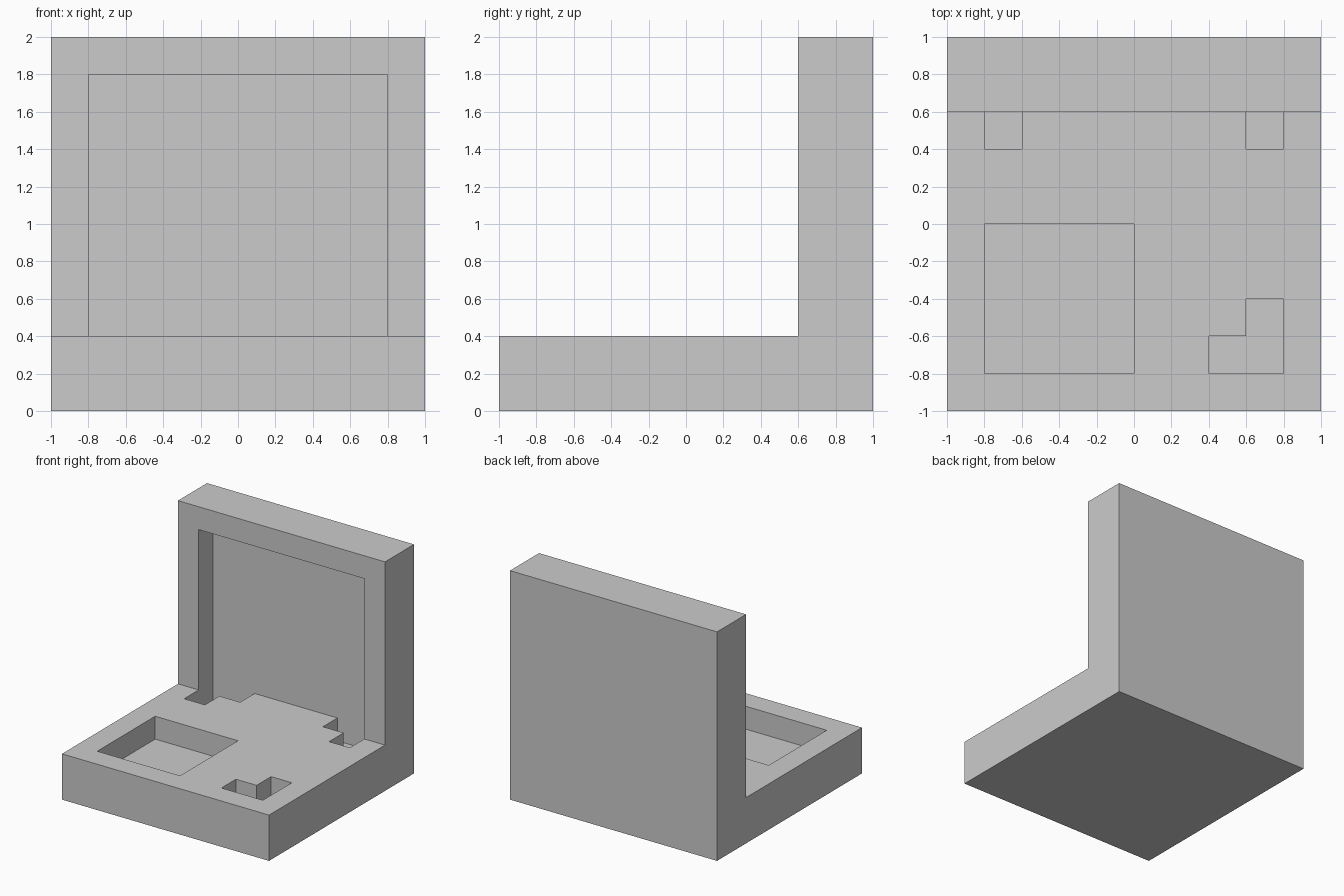
import bpy, bmesh
from mathutils import Vector

if "Cube" in bpy.data.objects:
    bpy.data.objects.remove(bpy.data.objects["Cube"])


def prism(name, outline, offset):
    """Extrude a planar outline of 3D points along an offset vector."""
    bm = bmesh.new()
    face = bm.faces.new([bm.verts.new(p) for p in outline])
    ext = bmesh.ops.extrude_face_region(bm, geom=[face])
    bmesh.ops.translate(bm, vec=Vector(offset),
                        verts=[v for v in ext["geom"] if isinstance(v, bmesh.types.BMVert)])
    bmesh.ops.recalc_face_normals(bm, faces=bm.faces)
    mesh = bpy.data.meshes.new(name)
    bm.to_mesh(mesh)
    bm.free()
    obj = bpy.data.objects.new(name, mesh)
    bpy.context.collection.objects.link(obj)
    return obj


def cut(body, outline, offset):
    """Carve a prism out of the body and discard the cutter."""
    cutter = prism("cutter", outline, offset)
    cutter.hide_render = True
    mod = body.modifiers.new("cut", "BOOLEAN")
    mod.operation, mod.solver, mod.object = "DIFFERENCE", "EXACT", cutter
    bpy.context.view_layer.objects.active = body
    bpy.ops.object.modifier_apply(modifier=mod.name)
    bpy.data.objects.remove(cutter)


def pocket(body, points):
    """Sink a plan outline into the base, 0.2 deep."""
    cut(body, [(x, y, 0.2) for x, y in points], (0, 0, 0.3))


# L-shaped body: base slab with upright back wall
side = [(-1, 0), (1, 0), (1, 2), (0.6, 2), (0.6, 0.4), (-1, 0.4)]
body = prism("base_and_back_wall", [(-1, y, z) for y, z in side], (2, 0, 0))

# Square pocket and small L-shaped pocket in the base
pocket(body, [(-0.8, -0.8), (0, -0.8), (0, 0), (-0.8, 0)])
pocket(body, [(0.4, -0.8), (0.8, -0.8), (0.8, -0.4), (0.6, -0.4), (0.6, -0.6), (0.4, -0.6)])

# Mirrored L-shaped slots at the foot of the wall
slot = [(0.6, 0.4), (0.8, 0.4), (0.8, 0.8), (0.4, 0.8), (0.4, 0.6), (0.6, 0.6)]
for s in (-1, 1):
    pocket(body, [(s * x, y) for x, y in slot])

# Wide recess in the front of the wall
cut(body, [(-0.8, 0.6, 0.4), (0.8, 0.6, 0.4), (0.8, 0.6, 1.8), (-0.8, 0.6, 1.8)], (0, 0.2, 0))
